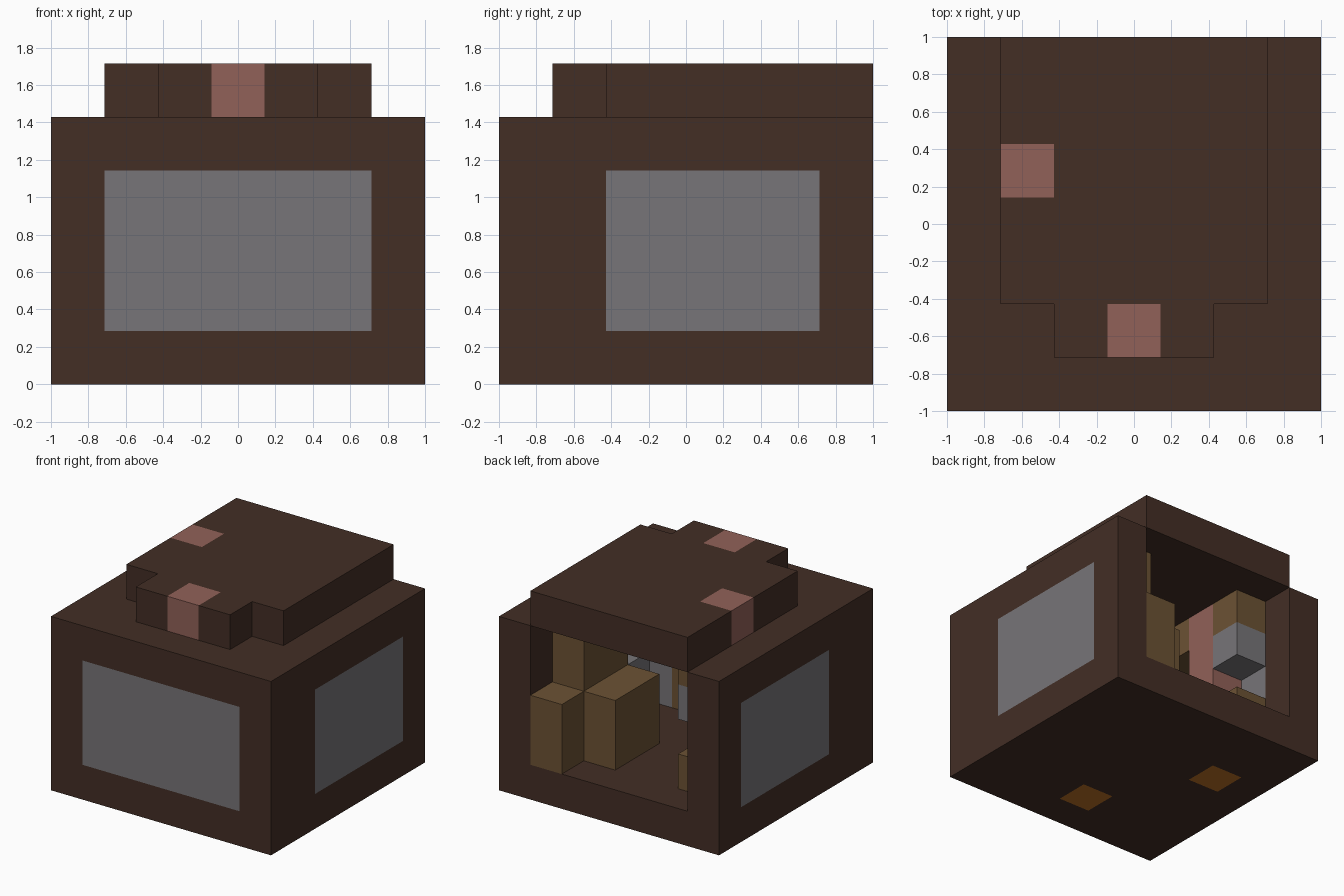
import bpy
import bmesh
from mathutils import Vector

if "Cube" in bpy.data.objects:
    bpy.data.objects.remove(bpy.data.objects["Cube"], do_unlink=True)

N = 7               # cells along each side
U = 2 / N           # size of one cell


def material(name, rgb):
    """Flat material from display values 0-255."""
    lin = [((c / 255 + 0.055) / 1.055) ** 2.4 for c in rgb] + [1]
    m = bpy.data.materials.new(name)
    m.use_nodes = True
    m.diffuse_color = lin
    m.node_tree.nodes["Principled BSDF"].inputs["Base Color"].default_value = lin
    return m


brown = material("dark_brown_wood", (67, 46, 37))
grey = material("window_grey", (119, 117, 120))
tan = material("tan_wood", (108, 82, 52))
brick = material("brick_pink", (145, 97, 88))
ember = material("ember_orange", (188, 112, 38))

cells = {}          # cell -> part name
colours = {}        # part name -> material


def fill(part, mat, x, y, z):
    """Fill a block of cells; each range is (first, end)."""
    colours[part] = mat
    for i in range(*x):
        for j in range(*y):
            for k in range(*z):
                cells[i, j, k] = part


def carve(x, y, z):
    for i in range(*x):
        for j in range(*y):
            for k in range(*z):
                cells.pop((i, j, k), None)


# House body, hollowed out and open at the back
fill("walls", brown, (0, 7), (0, 7), (0, 5))
carve((1, 6), (2, 7), (1, 5))
carve((2, 5), (1, 2), (1, 5))

# Raised roof following the room outline
fill("roof", brown, (1, 6), (2, 7), (5, 6))
fill("roof", brown, (2, 5), (1, 2), (5, 6))

# Windows, the front one deeper at the room corners
fill("front_window", grey, (1, 6), (0, 1), (1, 4))
for i in (1, 5):
    fill("front_window", grey, (i, i + 1), (1, 2), (1, 4))
fill("right_window", grey, (0, 1), (2, 6), (1, 4))
fill("left_window", grey, (6, 7), (2, 6), (1, 4))

# Fireplace panelling beside the front chimney
fill("fireplace_panel", tan, (2, 5), (1, 2), (1, 5))

# Chimneys standing on embers
for part, i, j in (("front", 3, 1), ("side", 1, 4)):
    fill(part + "_chimney", brick, (i, i + 1), (j, j + 1), (1, 6))
    fill(part + "_embers", ember, (i, i + 1), (j, j + 1), (0, 1))

# Kitchen counters, cupboards and hood either side of the side chimney
for j in (3, 5):
    fill("counter", tan, (1, 2), (j, j + 1), (1, 2))
    fill("cupboard", tan, (1, 2), (j, j + 1), (4, 5))
fill("hood", grey, (1, 2), (5, 6), (3, 4))

# Stepped wooden furniture and a grey cabinet on the left side
fill("tall_wardrobe", tan, (5, 6), (4, 6), (1, 5))
fill("low_chest", tan, (5, 6), (6, 7), (1, 3))
fill("bench", tan, (4, 5), (4, 6), (1, 3))
fill("cabinet", grey, (5, 6), (3, 4), (1, 3))


def build(part):
    """Make one object from the exposed cell sides of a part."""
    bm = bmesh.new()
    for cell in [c for c, p in cells.items() if p == part]:
        centre = Vector(cell) + Vector((0.5, 0.5, 0.5))
        for axis in range(3):
            for sign in (-1, 1):
                n = Vector((0, 0, 0))
                n[axis] = sign
                if tuple(int(c + d) for c, d in zip(cell, n)) in cells:
                    continue
                a = Vector((0, 0, 0))
                a[(axis + 1) % 3] = 0.5
                b = n.cross(a)
                mid = centre + n / 2
                ring = [mid + a + b, mid - a + b, mid - a - b, mid + a - b]
                bm.faces.new([bm.verts.new((p - Vector((N / 2, N / 2, 0))) * U)
                              for p in ring])
    bmesh.ops.remove_doubles(bm, verts=bm.verts[:], dist=0.001)
    mesh = bpy.data.meshes.new(part)
    bm.to_mesh(mesh)
    bm.free()
    if not mesh.polygons:
        return
    mesh.materials.append(colours[part])
    bpy.context.collection.objects.link(bpy.data.objects.new(part, mesh))


for part in colours:
    build(part)
